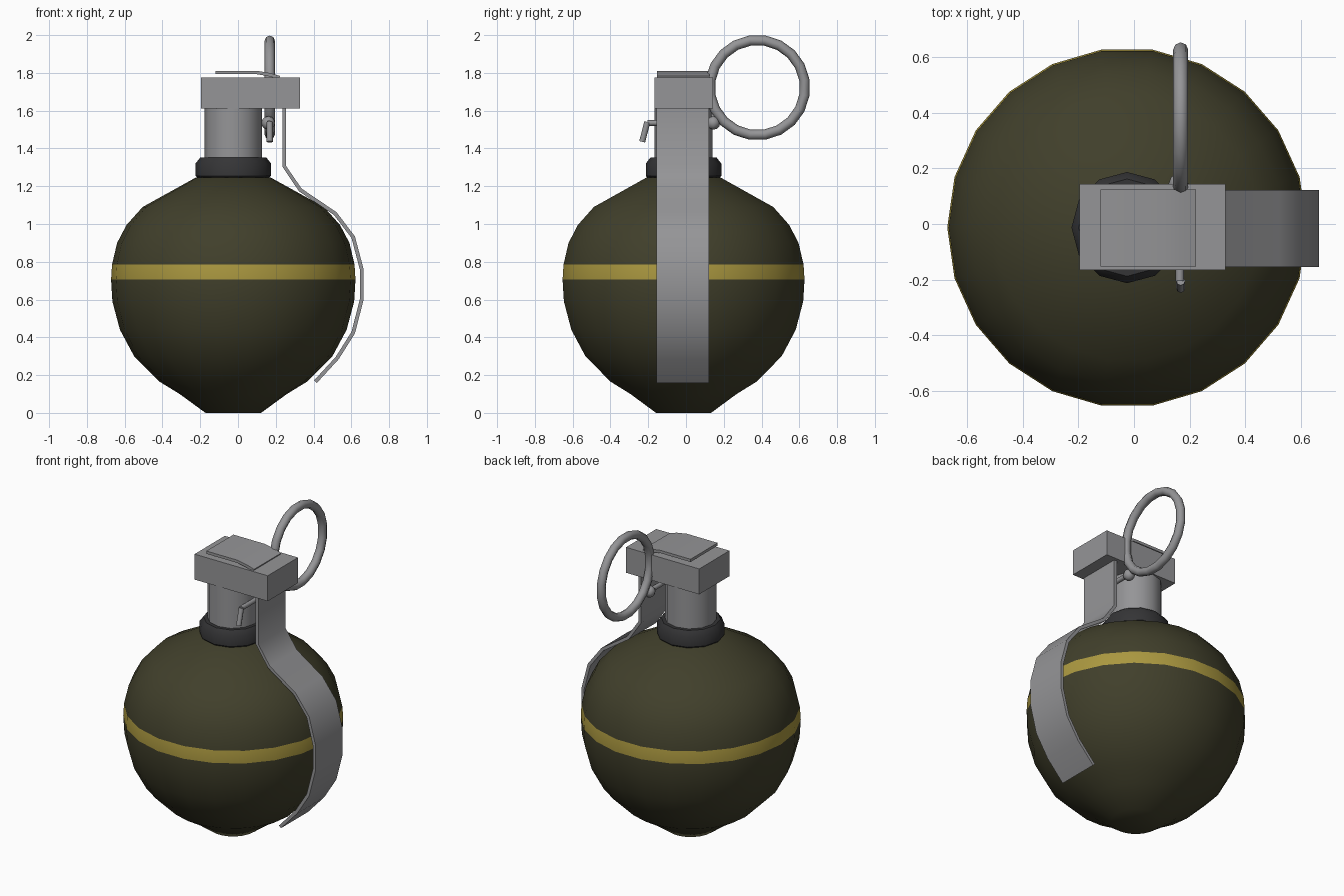
import bpy, bmesh, math
from mathutils import Vector, Matrix

if "Cube" in bpy.data.objects:
    bpy.data.objects.remove(bpy.data.objects["Cube"])

CX, CY = -0.025, -0.013


def material(name, rgb):
    m = bpy.data.materials.new(name)
    m.diffuse_color = (*rgb, 1)
    m.use_nodes = True
    m.node_tree.nodes["Principled BSDF"].inputs["Base Color"].default_value = m.diffuse_color
    return m


OLIVE = material("olive", (0.052, 0.050, 0.024))
YELLOW = material("yellow", (0.40, 0.31, 0.05))
STEEL = material("steel", (0.30, 0.30, 0.31))
DARK = material("dark_steel", (0.035, 0.035, 0.037))


def finish(name, bm, *mats, angle=40):
    bmesh.ops.recalc_face_normals(bm, faces=bm.faces)
    me = bpy.data.meshes.new(name)
    bm.to_mesh(me)
    bm.free()
    for m in mats:
        me.materials.append(m)
    ob = bpy.data.objects.new(name, me)
    bpy.context.collection.objects.link(ob)
    bpy.ops.object.select_all(action='DESELECT')
    ob.select_set(True)
    bpy.context.view_layer.objects.active = ob
    bpy.ops.object.shade_smooth_by_angle(angle=math.radians(angle))
    return ob


def lathe(name, profile, sides, *mats, angle=40):
    """Turn (radius, height) points around the body axis and cap both ends."""
    bm = bmesh.new()
    rings = []
    for r, z in profile:
        rings.append([bm.verts.new((CX + r * math.cos(2 * math.pi * i / sides),
                                    CY + r * math.sin(2 * math.pi * i / sides), z))
                      for i in range(sides)])
    for a, b in zip(rings, rings[1:]):
        for i in range(sides):
            j = (i + 1) % sides
            bm.faces.new((a[i], a[j], b[j], b[i]))
    bm.faces.new(rings[0][::-1])
    bm.faces.new(rings[-1])
    return finish(name, bm, *mats, angle=angle)


def strip(name, path, y0, y1, t):
    """Bent sheet of thickness t following (x, z) points, spanning y0 to y1."""
    pts = [Vector(p) for p in path]
    bm = bmesh.new()
    sections = []
    for i, p in enumerate(pts):
        d = (pts[min(i + 1, len(pts) - 1)] - pts[max(i - 1, 0)]).normalized()
        n = Vector((-d.y, d.x)) * t / 2
        a, b = p + n, p - n
        sections.append([bm.verts.new((q.x, y, q.y))
                         for q, y in ((a, y0), (a, y1), (b, y1), (b, y0))])
    for s, e in zip(sections, sections[1:]):
        for i in range(4):
            j = (i + 1) % 4
            bm.faces.new((s[i], s[j], e[j], e[i]))
    bm.faces.new(sections[0])
    bm.faces.new(sections[-1])
    return finish(name, bm, STEEL, angle=45)


def rod(name, a, b, r, sides=8):
    a, b = Vector(a), Vector(b)
    bm = bmesh.new()
    rot = (b - a).to_track_quat('Z', 'Y').to_matrix().to_4x4()
    bmesh.ops.create_cone(bm, cap_ends=True, segments=sides, radius1=r, radius2=r,
                          depth=(b - a).length,
                          matrix=Matrix.Translation((a + b) / 2) @ rot)
    return finish(name, bm, STEEL, angle=50)


# Round body with a painted band
body = lathe("body", [(0.147, 0.0), (0.284, 0.10), (0.39, 0.165), (0.525, 0.30),
                      (0.60, 0.44), (0.64, 0.59), (0.647, 0.705), (0.642, 0.785),
                      (0.615, 0.90), (0.565, 0.995), (0.48, 1.09), (0.20, 1.245)],
             22, OLIVE, YELLOW, angle=50)
for f in body.data.polygons:
    if 0.71 < f.center.z < 0.78:
        f.material_index = 1

# Collar and neck
lathe("collar", [(0.18, 1.235), (0.20, 1.255), (0.20, 1.32), (0.175, 1.352)], 12, DARK)
lathe("neck", [(0.153, 1.34), (0.153, 1.62)], 12, STEEL)

# Fuze head block
bm = bmesh.new()
bmesh.ops.create_cube(bm, size=1, matrix=Matrix.Translation((0.067, -0.011, 1.693))
                      @ Matrix.Diagonal((0.525, 0.31, 0.165, 1)))
finish("head_block", bm, STEEL)

# Safety lever: top plate and curved arm
strip("lever_top", [(-0.12, 1.802), (0.10, 1.802), (0.17, 1.79), (0.22, 1.775)],
      -0.153, 0.125, 0.018)
strip("lever_arm", [(0.245, 1.65), (0.245, 1.305), (0.33, 1.18), (0.515, 1.055),
                    (0.61, 0.93), (0.655, 0.76), (0.655, 0.60), (0.61, 0.425),
                    (0.525, 0.29), (0.41, 0.165)], -0.155, 0.123, 0.02)

# Pull ring
bm = bmesh.new()
MAJOR, MINOR, NU, NV = 0.252, 0.027, 20, 8
ring = []
for i in range(NU):
    u = 2 * math.pi * (i + 0.5) / NU
    ring.append([])
    for k in range(NV):
        v = 2 * math.pi * k / NV
        r = MAJOR + MINOR * math.cos(v)
        ring[-1].append(bm.verts.new((0.168 + MINOR * math.sin(v),
                                      0.378 + r * math.cos(u),
                                      1.722 + r * math.sin(u))))
for i in range(NU):
    a, b = ring[i], ring[(i + 1) % NU]
    for k in range(NV):
        m = (k + 1) % NV
        bm.faces.new((a[k], a[m], b[m], b[k]))
finish("pull_ring", bm, STEEL, angle=60)

# Cotter pin with a knob at the ring end and a bent leg at the front
rod("pin_shaft", (0.165, -0.205, 1.535), (0.165, 0.15, 1.535), 0.015)
rod("pin_leg", (0.168, -0.205, 1.54), (0.168, -0.232, 1.435), 0.016)
bm = bmesh.new()
bmesh.ops.create_uvsphere(bm, u_segments=8, v_segments=6, radius=0.036,
                          matrix=Matrix.Translation((0.16, 0.145, 1.535)))
finish("pin_knob", bm, STEEL, angle=60)
